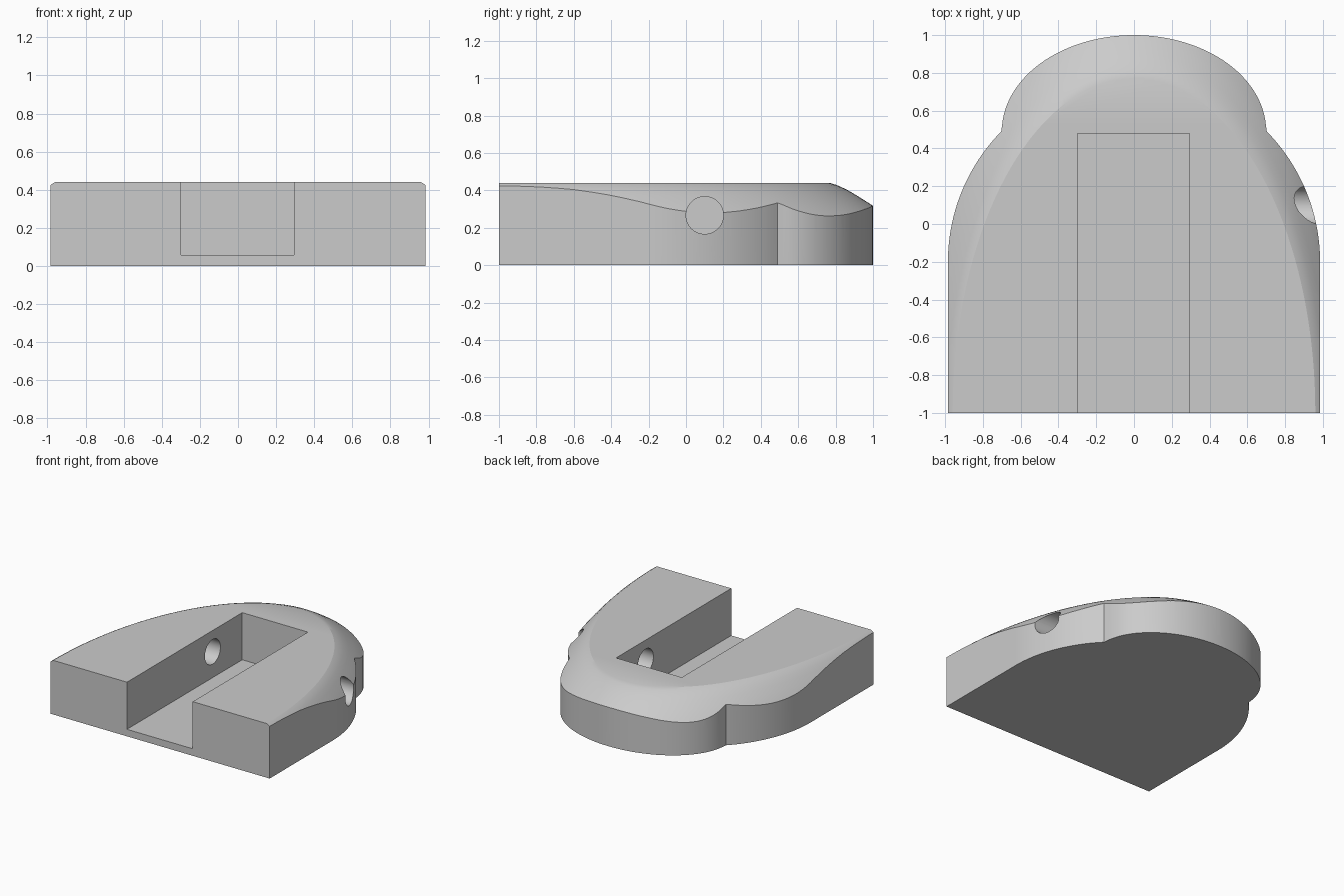
import bpy, bmesh
from math import pi, sin, cos, asin, radians
from mathutils import Matrix

cube = bpy.data.objects.get("Cube")
if cube:
    bpy.data.objects.remove(cube, do_unlink=True)

grey = bpy.data.materials.new("plain grey")
grey.use_nodes = True
grey.diffuse_color = (0.6, 0.6, 0.6, 1)
grey.node_tree.nodes["Principled BSDF"].inputs["Base Color"].default_value = (0.6, 0.6, 0.6, 1)


def add_object(name, bm):
    bmesh.ops.recalc_face_normals(bm, faces=bm.faces)
    mesh = bpy.data.meshes.new(name)
    bm.to_mesh(mesh)
    bm.free()
    mesh.materials.append(grey)
    obj = bpy.data.objects.new(name, mesh)
    bpy.context.collection.objects.link(obj)
    return obj


def loft(name, rings):
    """Solid through rings of equal point count, capped at both ends."""
    bm = bmesh.new()
    loops = [[bm.verts.new(p) for p in ring] for ring in rings]
    n = len(loops[0])
    for a, b in zip(loops, loops[1:]):
        for i in range(n):
            j = (i + 1) % n
            bm.faces.new((a[i], a[j], b[j], b[i]))
    bm.faces.new(loops[0])
    bm.faces.new(loops[-1])
    return add_object(name, bm)


def combine(body, tool, operation):
    tool.hide_render = True
    mod = body.modifiers.new(operation, 'BOOLEAN')
    mod.operation = operation
    mod.solver = 'EXACT'
    mod.object = tool
    bpy.context.view_layer.objects.active = body
    bpy.ops.object.modifier_apply(modifier=mod.name)
    bpy.data.objects.remove(tool, do_unlink=True)


# Body outline: straight sides, wide shoulder arc, narrower rounded back lobe
half_width, shoulder_y, neck_y, lobe_x = 0.985, -0.2, 0.49, 0.70
steps = 28
sweep = asin((neck_y - shoulder_y) / half_width)
right = [(half_width, -1.0)]
right += [(half_width * cos(sweep * i / steps),
           shoulder_y + half_width * sin(sweep * i / steps)) for i in range(steps + 1)]
right += [(lobe_x * cos(pi / 2 * i / steps),
           neck_y + (1 - neck_y) * sin(pi / 2 * i / steps)) for i in range(1, steps + 1)]
outline = right + [(-x, y) for x, y in reversed(right[:-1])]
body = loft("slotted_block", [[(x, y, z) for x, y in outline] for z in (0, 0.6)])

# Elliptical dome that shapes the sloping upper edge
slope = [(1.25, -0.1), (1.25, 0.16), (1.165, 0.272), (1.15, 0.292), (1.13, 0.317),
         (1.114, 0.336), (1.08, 0.374), (1.05, 0.405), (1.02, 0.429), (1.0, 0.44)]
segments = 144
dome = loft("edge_dome", [[(0.96 * s * cos(2 * pi * i / segments),
                            -1 + 1.77 * s * sin(2 * pi * i / segments), z)
                           for i in range(segments)] for s, z in slope])
combine(body, dome, 'INTERSECT')

# Open slot from the front
slot_left, slot_right, slot_back, slot_floor = 0.293, -0.298, 0.48, 0.057
corners = [(slot_right, -1.2), (slot_left, -1.2), (slot_left, slot_back), (slot_right, slot_back)]
slot = loft("slot_cutter", [[(x, y, z) for x, y in corners] for z in (slot_floor, 0.8)])
combine(body, slot, 'DIFFERENCE')

# Cross hole: through the left wall, blind in the right wall
start, end = slot_right - 0.15, 1.2
hole = loft("hole_cutter", [[(x, 0.10 + 0.1 * cos(2 * pi * i / 48), 0.267 + 0.1 * sin(2 * pi * i / 48))
                             for i in range(48)] for x in (start, end)])
combine(body, hole, 'DIFFERENCE')

# Smooth curved walls, sharp corners
bpy.ops.object.select_all(action='DESELECT')
body.select_set(True)
bpy.context.view_layer.objects.active = body
bpy.ops.object.shade_smooth_by_angle(angle=radians(20))
